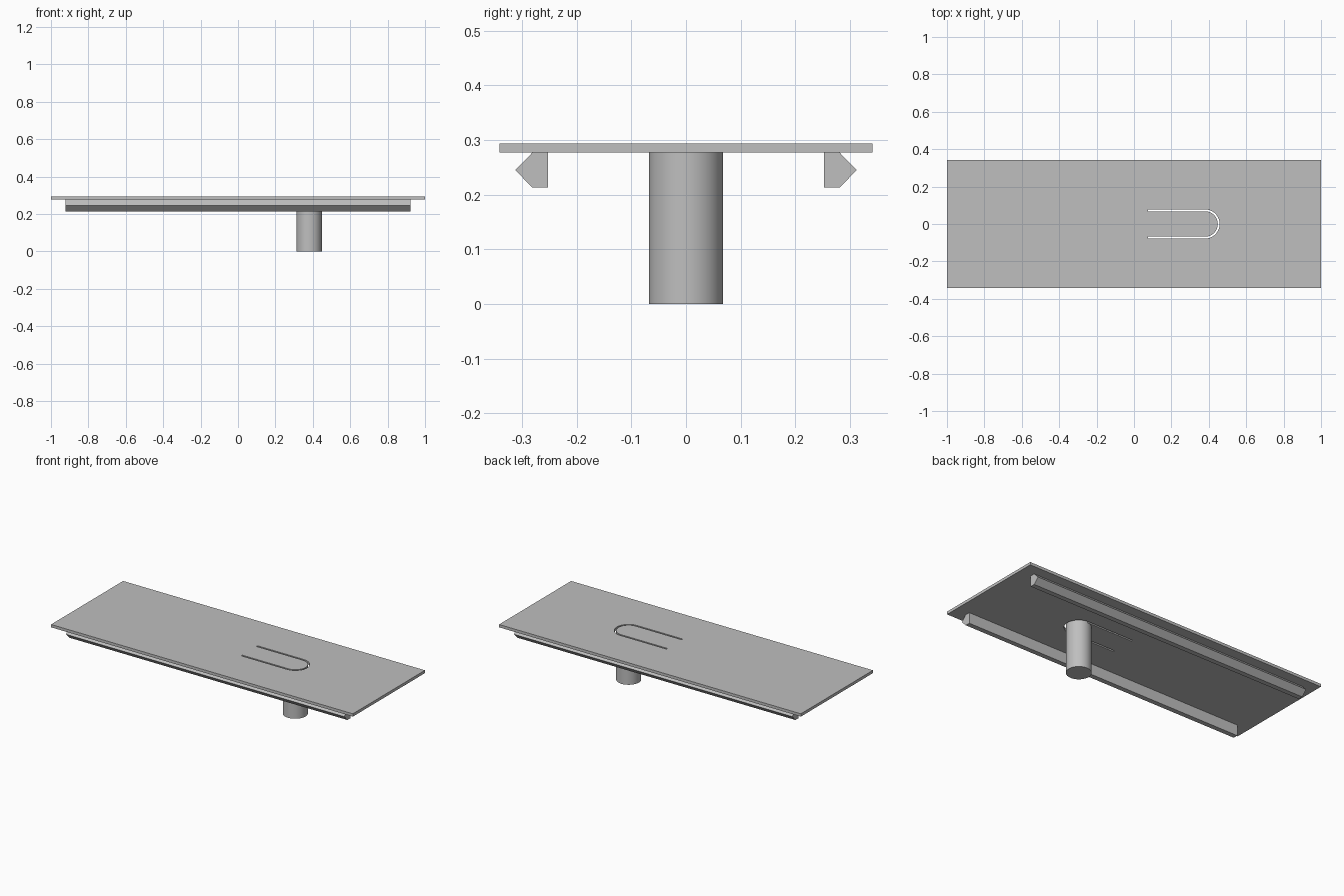
import bpy, bmesh, math

cube = bpy.data.objects.get("Cube")
if cube:
    bpy.data.objects.remove(cube, do_unlink=True)

GREY = (0.52, 0.52, 0.52, 1.0)
metal = bpy.data.materials.new("plain_grey")
metal.use_nodes = True
metal.diffuse_color = GREY
metal.node_tree.nodes["Principled BSDF"].inputs["Base Color"].default_value = GREY

TOP, UNDER = 0.294, 0.277      # plate faces
PIN_X, PIN_R = 0.38, 0.068     # pin axis and radius
SLOT_W, SLOT_START = 0.01, 0.075


def make_object(name, bm):
    bmesh.ops.recalc_face_normals(bm, faces=bm.faces)
    mesh = bpy.data.meshes.new(name)
    bm.to_mesh(mesh)
    bm.free()
    mesh.materials.append(metal)
    obj = bpy.data.objects.new(name, mesh)
    bpy.context.collection.objects.link(obj)
    return obj


def add_loop(bm, points):
    verts = [bm.verts.new(p) for p in points]
    return [bm.edges.new((v, verts[i - 1])) for i, v in enumerate(verts)]


def extrude(bm, faces, offset):
    result = bmesh.ops.extrude_face_region(bm, geom=faces)["geom"]
    moved = [g for g in result if isinstance(g, bmesh.types.BMVert)]
    bmesh.ops.translate(bm, verts=moved, vec=offset)


def half_round(radius, steps=24):
    arc = []
    for i in range(steps + 1):
        a = math.pi * (i / steps - 0.5)
        arc.append((PIN_X + radius * math.cos(a), radius * math.sin(a), UNDER))
    return [(SLOT_START, -radius, UNDER)] + arc + [(SLOT_START, radius, UNDER)]


# Cover plate with a U-shaped slot that frees a spring tongue
bm = bmesh.new()
edges = add_loop(bm, [(x, y * 0.341, UNDER) for x, y in ((-1, -1), (1, -1), (1, 1), (-1, 1))])
edges += add_loop(bm, half_round(PIN_R + SLOT_W) + half_round(PIN_R)[::-1])
bmesh.ops.triangle_fill(bm, edges=edges, use_beauty=True, normal=(0, 0, 1))
extrude(bm, bm.faces[:], (0, 0, TOP - UNDER))
make_object("cover_plate", bm)

# Snap rails along both long edges
PROFILE = ((0.252, 0.277), (0.281, 0.277), (0.312, 0.245), (0.281, 0.213), (0.252, 0.213))
for name, side in (("front_rail", -1), ("back_rail", 1)):
    bm = bmesh.new()
    face = bm.faces.new([bm.verts.new((-0.922, side * y, z)) for y, z in PROFILE])
    extrude(bm, [face], (1.844, 0, 0))
    make_object(name, bm)

# Round push pin under the tongue
bm = bmesh.new()
bmesh.ops.create_cone(bm, cap_ends=True, segments=48, radius1=PIN_R, radius2=PIN_R, depth=UNDER)
bmesh.ops.translate(bm, verts=bm.verts, vec=(PIN_X, 0, UNDER / 2))
pin = make_object("push_pin", bm)
bpy.ops.object.select_all(action="DESELECT")
pin.select_set(True)
bpy.context.view_layer.objects.active = pin
bpy.ops.object.shade_smooth_by_angle(angle=math.radians(30))
